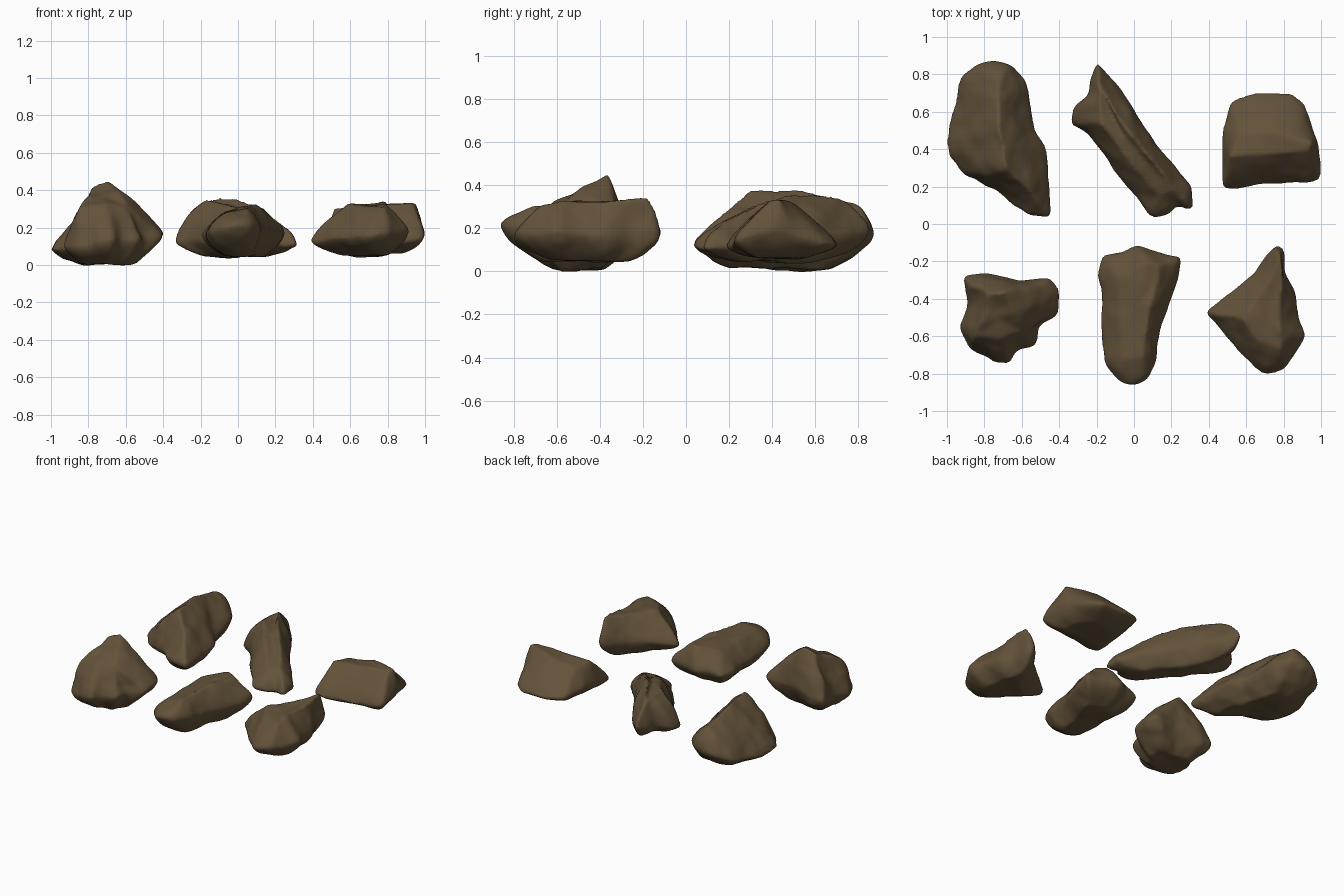
import bpy, bmesh, math
from mathutils import Vector, noise

brown = bpy.data.materials.new("earth_brown")
brown.diffuse_color = (0.125, 0.085, 0.042, 1)


def closest_on_path(p, path):
    """Nearest point (in plan) on a 3D polyline."""
    best, best_d = None, 1e9
    for a, b in zip(path, path[1:]):
        ab = (b - a).xy
        t = max(0, min(1, (p.xy - a.xy).dot(ab) / ab.length_squared))
        q = a.lerp(b, t)
        d = (p.xy - q.xy).length
        if d < best_d:
            best, best_d = q, d
    return best


def roughen(p, seed, amount):
    """Gentle lumps plus finer chips."""
    s = Vector((seed * 7.3, seed * 3.1, seed * 5.7))
    return (p + noise.noise_vector(p * 4.5 + s) * amount
            + noise.noise_vector(p * 10 + s) * amount * 0.5
            + noise.noise_vector(p * 20 + s) * amount * 0.2)


def rock(name, outline, crest, bottom, blunt=0.8, amount=0.016, seed=1, closed=True):
    """outline: widest edge loop (x, y, z); crest: ridge or plateau edge the
    sides climb to; bottom: underside height; blunt < 1 bulges the sides."""
    pts = [Vector(p) for p in outline]
    crest = [Vector(p) for p in crest]
    middle = sum(crest, Vector()) / len(crest)
    if closed:
        crest.append(crest[0])
    # densify the outline and round its corners a little
    loop = []
    for a, b in zip(pts, pts[1:] + pts[:1]):
        n = max(2, round((b - a).length / 0.02))
        loop += [a.lerp(b, i / n) for i in range(n)]
    for _ in range(2):
        loop = [(loop[i - 1] + loop[i] * 2 + loop[(i + 1) % len(loop)]) / 4
                for i in range(len(loop))]
    near = [closest_on_path(p, crest) for p in loop]

    bm = bmesh.new()
    rings = []
    steps, cap = 14, 5
    for k in range(-steps, steps + 1 + (cap if closed else 0)):
        t = min(1, abs(k) / steps)
        ring = []
        for o, q in zip(loop, near):
            if k > steps:   # plateau closing on its middle
                p = q.lerp(middle, (k - steps) / (cap + 0.5))
            elif k >= 0:    # upper sides
                p = o.lerp(q, t)
                p.z = o.z + (q.z - o.z) * t ** blunt
            else:           # rounded underside, shrinking towards the middle
                p = o.lerp(middle.lerp(q, 0.6 * (1 - t) + 0.05), t)
                p.z = o.z + (bottom - o.z) * min(1, 1.7 * t) ** 0.7
            ring.append(bm.verts.new(roughen(p, seed, amount)))
        rings.append(ring)
    for r, s in zip(rings, rings[1:]):
        for i in range(len(r)):
            j = (i + 1) % len(r)
            bm.faces.new((r[i], r[j], s[j], s[i]))
    bm.faces.new(rings[-1])
    bm.faces.new(rings[0][::-1])
    mesh = bpy.data.meshes.new(name)
    bm.to_mesh(mesh)
    bm.free()
    mesh.materials.append(brown)
    ob = bpy.data.objects.new(name, mesh)
    bpy.context.collection.objects.link(ob)
    # fuse into one clean skin and soften it
    m = ob.modifiers.new("skin", 'REMESH')
    m.mode = 'VOXEL'
    m.voxel_size = 0.012
    m.use_smooth_shade = True
    m = ob.modifiers.new("soften", 'SMOOTH')
    m.factor = 0.5
    m.iterations = 3
    return ob


# back left: big ridged boulder
rock("back_left_rock",
     [(-0.92, .79, .12), (-.85, .855, .15), (-.75, .87, .18), (-.64, .845, .18), (-.57, .76, .17),
      (-.53, .5, .15), (-.48, .4, .14), (-.44, .13, .13), (-.445, .03, .13), (-.56, .04, .13),
      (-.75, .19, .11), (-.92, .26, .09), (-1.0, .38, .08), (-.985, .55, .08)],
     [(-.74, .77, .33), (-.73, .5, .375), (-.67, .3, .37), (-.53, .13, .24)],
     0.01, 0.72, 0.020, 1, closed=False)

# back middle: long slanted block
rock("back_middle_rock",
     [(-.2, .87, .2), (-.11, .77, .18), (0, .62, .16), (.14, .41, .15), (.24, .28, .13),
      (.32, .19, .1), (.32, .07, .1), (.23, .10, .1), (.18, .04, .11), (.09, .04, .12),
      (.04, .11, .13), (-.08, .26, .13), (-.16, .36, .13), (-.26, .49, .13), (-.34, .54, .12),
      (-.33, .63, .13), (-.25, .69, .15), (-.24, .77, .17)],
     [(-.19, .74, .33), (-.12, .62, .365), (.08, .36, .33), (.21, .19, .24), (.14, .15, .23),
      (.0, .31, .30), (-.17, .54, .35)],
     0.05, 0.6, 0.014, 2)

# back right: wedge-ended loaf
rock("back_right_rock",
     [(.47, .19, .12), (.475, .5, .16), (.52, .66, .14), (.64, .705, .12), (.85, .70, .12),
      (.91, .65, .13), (.94, .55, .16), (.99, .42, .2), (1.0, .24, .14), (.93, .22, .13),
      (.7, .215, .12), (.55, .18, .11)],
     [(.52, .36, .30), (.56, .47, .29), (.75, .49, .32), (.95, .43, .335), (.93, .39, .33),
      (.73, .38, .32)],
     0.06, 0.78, 0.009, 3)

# front left: peaked craggy rock
rock("front_left_rock",
     [(-.92, -.29, .12), (-.8, -.25, .15), (-.7, -.28, .18), (-.6, -.30, .18), (-.45, -.28, .17),
      (-.40, -.35, .17), (-.40, -.48, .15), (-.5, -.55, .14), (-.52, -.66, .13), (-.62, -.67, .13),
      (-.66, -.75, .13), (-.75, -.74, .12), (-.89, -.66, .1), (-.94, -.55, .1), (-.89, -.44, .11)],
     [(-.84, -.61, .31), (-.81, -.5, .38), (-.79, -.37, .42), (-.70, -.37, .445), (-.64, -.48, .39),
      (-.60, -.57, .31), (-.71, -.61, .33)],
     0.0, 0.75, 0.018, 4)

# front middle: tapering block
rock("front_middle_rock",
     [(-.17, -.16, .16), (-.05, -.15, .18), (0, -.11, .18), (.1, -.14, .18), (.26, -.18, .17),
      (.25, -.27, .17), (.17, -.45, .17), (.12, -.65, .18), (.12, -.73, .19), (.08, -.83, .2),
      (0, -.87, .21), (-.08, -.85, .2), (-.155, -.75, .18), (-.175, -.6, .17), (-.175, -.35, .16),
      (-.2, -.27, .16)],
     [(-.07, -.3, .29), (.06, -.2, .32), (.13, -.23, .31), (.08, -.46, .325), (.04, -.72, .305),
      (-.06, -.72, .29)],
     0.05, 0.65, 0.013, 5)

# front right: pointed angular rock
rock("front_right_rock",
     [(.77, -.1, .17), (.805, -.14, .19), (.81, -.25, .18), (.86, -.35, .17), (.88, -.5, .17),
      (.91, -.6, .18), (.86, -.7, .17), (.8, -.79, .17), (.69, -.81, .16), (.58, -.7, .15),
      (.43, -.53, .13), (.37, -.48, .13), (.45, -.42, .14), (.65, -.25, .16), (.73, -.14, .17)],
     [(.775, -.18, .34), (.79, -.36, .34), (.79, -.56, .33), (.78, -.67, .30), (.67, -.63, .31),
      (.59, -.51, .32), (.68, -.36, .33)],
     0.045, 0.72, 0.015, 6)
